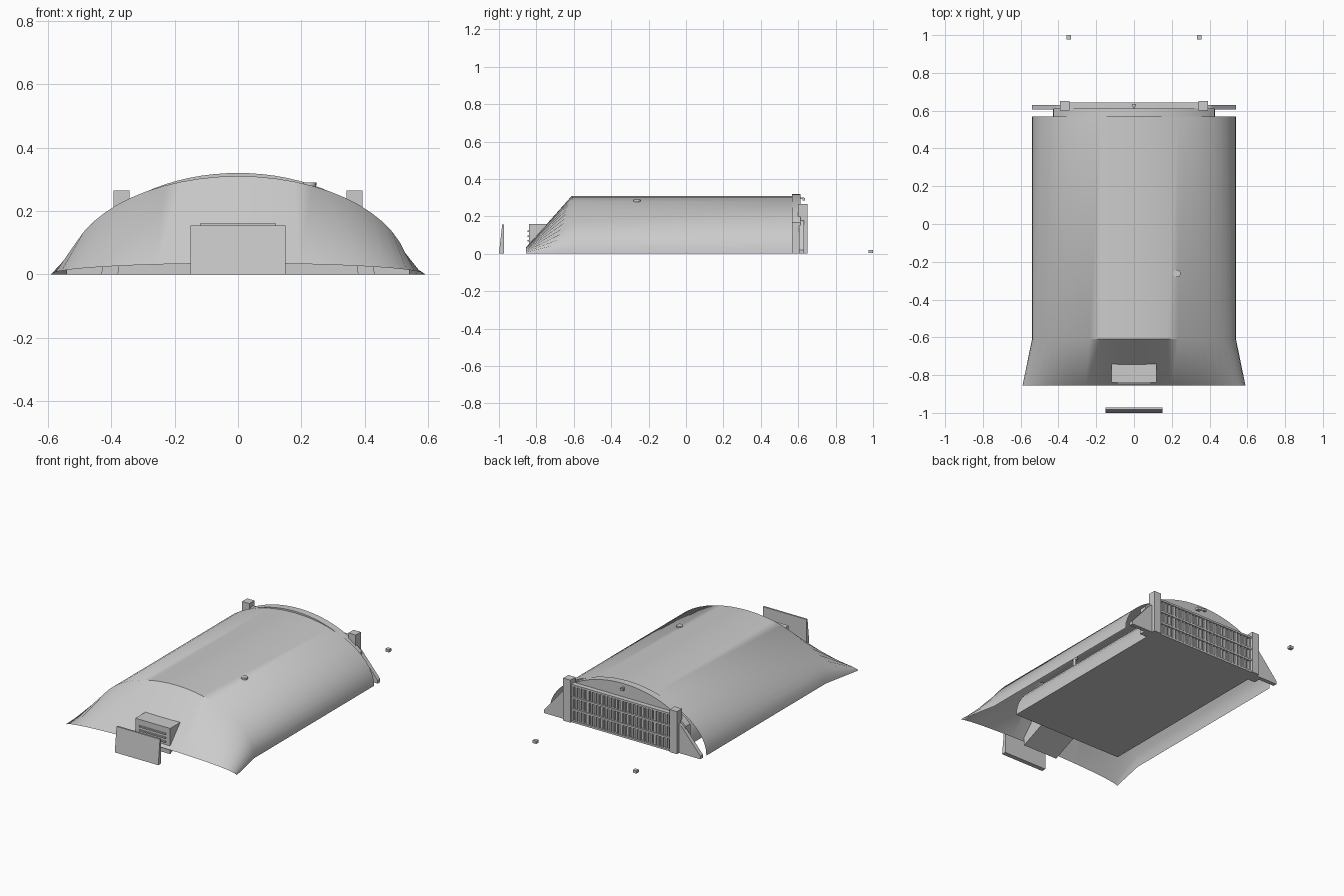
import bpy, bmesh, math

cube = bpy.data.objects.get("Cube")
if cube:
    bpy.data.objects.remove(cube, do_unlink=True)

concrete = bpy.data.materials.new("concrete grey")
concrete.use_nodes = True
GREY = (0.6, 0.6, 0.6, 1)
concrete.diffuse_color = GREY
concrete.node_tree.nodes["Principled BSDF"].inputs["Base Color"].default_value = GREY


def finish(name, bm, smooth=None):
    bmesh.ops.recalc_face_normals(bm, faces=bm.faces)
    mesh = bpy.data.meshes.new(name)
    bm.to_mesh(mesh)
    bm.free()
    mesh.materials.append(concrete)
    ob = bpy.data.objects.new(name, mesh)
    bpy.context.collection.objects.link(ob)
    if smooth:
        bpy.ops.object.select_all(action="DESELECT")
        ob.select_set(True)
        bpy.context.view_layer.objects.active = ob
        bpy.ops.object.shade_smooth_by_angle(angle=math.radians(smooth))
    return ob


def add_box(bm, x, y, z):
    """Box from (min, max) pairs."""
    vs = bmesh.ops.create_cube(bm, size=1)["verts"]
    for v in vs:
        v.co = [lo + (c + 0.5) * (hi - lo) for c, (lo, hi) in zip(v.co, (x, y, z))]


def box(name, x, y, z):
    bm = bmesh.new()
    add_box(bm, x, y, z)
    return finish(name, bm)


def prism(name, points, axis, lo, hi, smooth=None):
    """Extrude a profile: along y the points are (x, z), along x they are (y, z)."""
    bm = bmesh.new()
    place = (lambda p, d: (p[0], d, p[1])) if axis == "y" else (lambda p, d: (d, p[0], p[1]))
    rings = [[bm.verts.new(place(p, d)) for p in points] for d in (lo, hi)]
    n = len(points)
    for ring in rings:
        bm.faces.new(ring)
    for i in range(n):
        j = (i + 1) % n
        bm.faces.new((rings[0][i], rings[0][j], rings[1][j], rings[1][i]))
    return finish(name, bm, smooth)


def arch(width, height, steps=28):
    return [(width * math.cos(math.pi * i / steps), height * math.sin(math.pi * i / steps))
            for i in range(steps + 1)]


# Earth cover: open vault whose front end slopes down and flares out
bm = bmesh.new()
sections = [(0.57, 0.54, 0.31), (-0.61, 0.54, 0.31), (-0.855, 0.59, 0.035)]
rows = [[bm.verts.new((x, y, z)) for x, z in arch(w, h)] for y, w, h in sections]
for a, b in zip(rows, rows[1:]):
    for i in range(len(a) - 1):
        bm.faces.new((a[i], a[i + 1], b[i + 1], b[i]))
finish("earth_cover", bm, 45)

# Inner vault with its flat floor
prism("inner_vault", arch(0.38, 0.28, 20), "y", -0.6, 0.57, 35)

# Front intake duct with louvre slats
prism("intake_duct", [(-0.84, 0), (-0.84, 0.16), (-0.755, 0.16), (-0.6, 0.16), (-0.6, 0.1)],
      "x", -0.12, 0.12)
bm = bmesh.new()
for k in range(3):
    z = 0.065 + k * 0.025
    add_box(bm, (-0.09, 0.09), (-0.848, -0.838), (z, z + 0.008))
finish("intake_slats", bm)

# Free-standing blast wall before the intake
prism("blast_wall", [(-1, 0), (-0.972, 0), (-0.972, 0.155), (-0.983, 0.155)], "x", -0.15, 0.15)

# Roof ventilator: thin pipe with a flared cap
bm = bmesh.new()
for r1, r2, z0, z1 in ((0.009, 0.009, 0.2, 0.272), (0.012, 0.02, 0.268, 0.28), (0.02, 0.02, 0.28, 0.29)):
    made = bmesh.ops.create_cone(bm, cap_ends=True, segments=16, radius1=r1, radius2=r2, depth=z1 - z0)
    bmesh.ops.translate(bm, verts=made["verts"], vec=(0.227, -0.262, (z0 + z1) / 2))
finish("roof_ventilator", bm, 35)

# Arched headwall
wall = [(x, z) for x, z in arch(0.5, 0.32, 40) if abs(x) < 0.43]
prism("headwall", [(0.43, 0)] + wall + [(-0.43, 0)], "y", 0.567, 0.612, 35)

# Door piers, sloping wing walls and ground markers, on both sides
for side, s in (("left", 1), ("right", -1)):
    box(side + "_pier", sorted((s * 0.342, s * 0.392)), (0.6, 0.65), (0, 0.265))
    wing = [(0.39, 0), (0.54, 0), (0.54, 0.02), (0.41, 0.17), (0.39, 0.18)]
    prism(side + "_wing_wall", [(s * x, z) for x, z in wing], "y", 0.605, 0.63)
    box(side + "_ground_marker", sorted((s * 0.333, s * 0.358)), (0.976, 1), (0.003, 0.02))

# Sliding door: panel with ribs and rails
box("door_panel", (-0.342, 0.342), (0.612, 0.628), (0, 0.237))
bm = bmesh.new()
ribs = 26
for i in range(ribs + 1):
    x = -0.335 + 0.67 * i / ribs
    half = 0.009 if i % 9 == 4 else 0.005
    add_box(bm, (x - half, x + half), (0.625, 0.638), (0, 0.237))
finish("door_ribs", bm)
bm = bmesh.new()
for z in (0, 0.075, 0.15, 0.225):
    add_box(bm, (-0.342, 0.342), (0.625, 0.642), (z, z + 0.012))
finish("door_rails", bm)

# Lamp over the door
box("lamp_bracket", (-0.006, 0.006), (0.61, 0.63), (0.293, 0.3))
box("lamp_head", (-0.01, 0.01), (0.622, 0.636), (0.285, 0.298))
